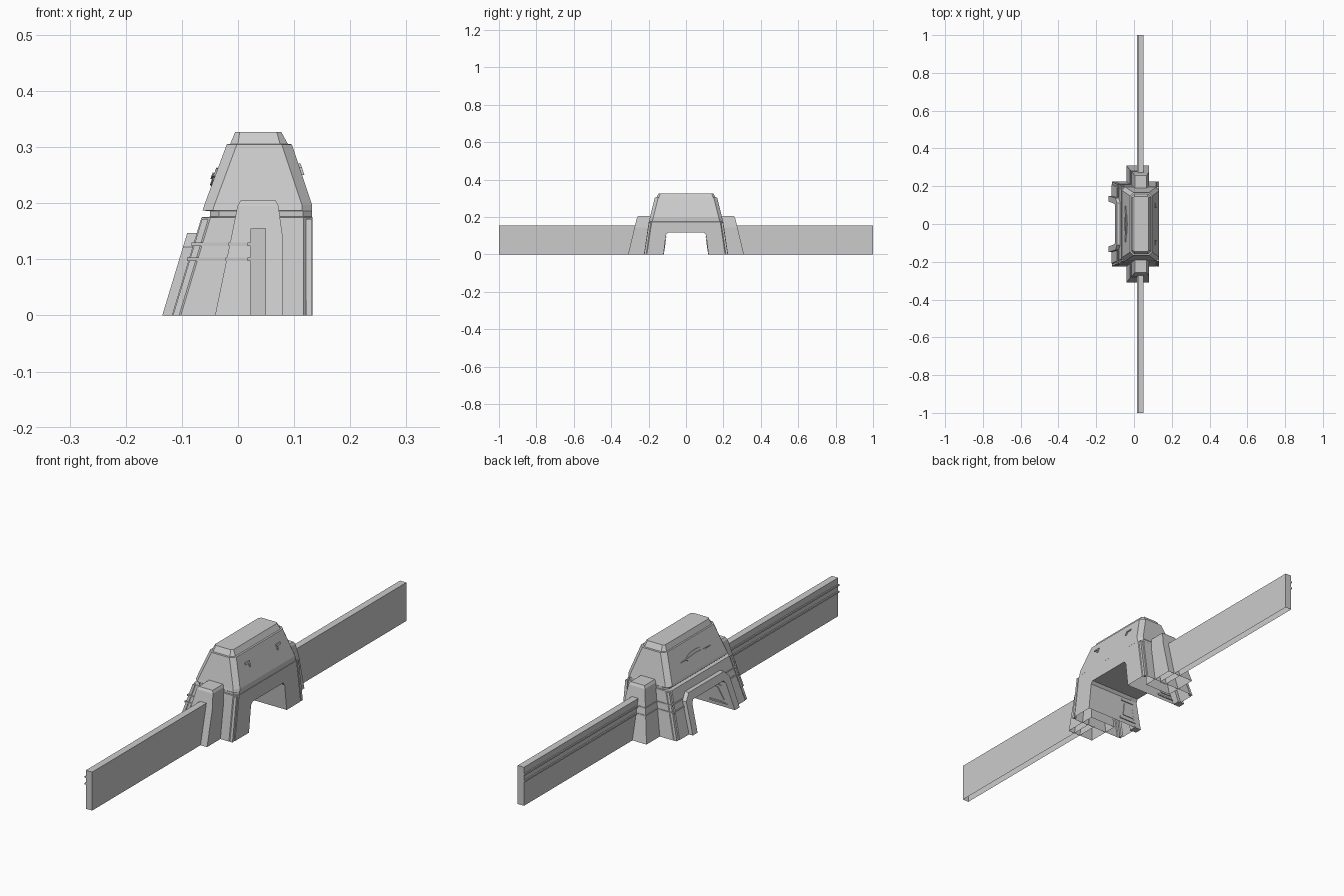
import bpy, bmesh, math
from mathutils import Vector

if "Cube" in bpy.data.objects:
    bpy.data.objects.remove(bpy.data.objects["Cube"])


def finish(name, bm):
    bmesh.ops.recalc_face_normals(bm, faces=bm.faces)
    me = bpy.data.meshes.new(name)
    bm.to_mesh(me)
    bm.free()
    ob = bpy.data.objects.new(name, me)
    bpy.context.collection.objects.link(ob)
    return ob


def open_bottom(ob):
    bm = bmesh.new()
    bm.from_mesh(ob.data)
    low = [f for f in bm.faces if all(abs(v.co.z) < 1e-4 for v in f.verts)]
    bmesh.ops.delete(bm, geom=low, context='FACES_ONLY')
    bm.to_mesh(ob.data)
    bm.free()


def loft(name, rings):
    """Skin closed rings of 3D points and cap both ends."""
    bm = bmesh.new()
    rows = [[bm.verts.new(p) for p in r] for r in rings]
    n = len(rows[0])
    for a, b in zip(rows, rows[1:]):
        for i in range(n):
            j = (i + 1) % n
            bm.faces.new((a[i], a[j], b[j], b[i]))
    bm.faces.new(rows[0][::-1])
    bm.faces.new(rows[-1])
    return finish(name, bm)


def rect(z, x0, x1, y0, y1):
    return [(x0, y0, z), (x1, y0, z), (x1, y1, z), (x0, y1, z)]


def octagon(z, x0, x1, y, c):
    return [(x0 + c, -y, z), (x1 - c, -y, z), (x1, -y + c, z), (x1, y - c, z),
            (x1 - c, y, z), (x0 + c, y, z), (x0, y - c, z), (x0, -y + c, z)]


def block(name, x0, x1, y0, y1, z0, z1):
    return loft(name, [rect(z0, x0, x1, y0, y1), rect(z1, x0, x1, y0, y1)])


def mirrored(ob):
    m = ob.modifiers.new("mirror", 'MIRROR')
    m.use_axis = (False, True, False)
    m.use_mirror_merge = False
    return ob


# Gatehouse: sloping base, recessed neck, tapered upper storey, roof cap
body = loft("gatehouse", [octagon(*s) for s in (
    (0, -.118, .133, .225, .016), (.175, -.065, .133, .199, .016),
    (.176, -.05, .132, .195, .016), (.186, -.05, .132, .195, .016),
    (.187, -.063, .132, .196, .018), (.197, -.060, .132, .193, .018),
    (.305, -.020, .096, .166, .018), (.3055, -.014, .089, .158, .014),
    (.327, -.005, .077, .146, .008))])

# Tunnel cut through the gatehouse along x
tunnel = [(-.12, -.05), (-.12, 0), (-.107, .106), (-.097, .117),
          (.097, .117), (.107, .106), (.12, 0), (.12, -.05)]
cutter = loft("tunnel_cutter", [[(x, y, z) for y, z in tunnel] for x in (-.3, .3)])
cut = body.modifiers.new("tunnel", 'BOOLEAN')
cut.object = cutter
cut.solver = 'EXACT'
bpy.context.view_layer.objects.active = body
bpy.ops.object.modifier_apply(modifier="tunnel")
bpy.data.objects.remove(cutter)
open_bottom(body)

# Ribs set into the base corners
for label, xa, xb in (("right", .121, .121), ("left", -.116, -.064)):
    mirrored(loft(label + "_corner_rib", [
        rect(0, xa, xa + .011, .213, .224), rect(.172, xb, xb + .011, .188, .198)]))

# Tapered buttresses that receive the walls
buttress = loft("buttress", [rect(z, x0, x1, .17, y) for z, x0, x1, y in (
    (0, -.041, .079, .31), (.145, -.011, .079, .275),
    (.195, -.001, .072, .263), (.205, .005, .067, .257))])
open_bottom(buttress)
mirrored(buttress)

# Long straight walls
wall = block("wall", .022, .05, .22, 1.0, 0, .155)
open_bottom(wall)
mirrored(wall)

# Two rails along the walls, wrapping the buttresses and the base
for z in (.1, .127):
    t = .003
    slope = -.118 + z * .303
    mirrored(block("wall_rail", .017, .023, .25, 1.0, z - t, z + t))
    mirrored(block("buttress_rail", -.043 + z * .207, .022, .2, .311 - z * .241, z - t, z + t))
    mirrored(block("base_rail", slope - .003, .022, .14, .227 - z * .149, z - t, z + t))

# Arch frame leaning along the left face
outer = [(.149, 0), (.138, .122), (.112, .147)]
inner = [(.119, 0), (.107, .105), (.097, .117)]
outer += [(-y, z) for y, z in outer[::-1]]
inner += [(-y, z) for y, z in inner[::-1]]


def lean(p, dx):
    return (-.135 + p[1] * .303 + dx, p[0], p[1])


loft("arch_frame", [[lean(o, 0), lean(o, .03), lean(i, .03), lean(i, 0)]
                    for o, i in zip(outer, inner)])

# Plain framed panels on the tunnel sides
def tunnel_panel(name, x0, x1, z0, z1, depth):
    def y(z):
        return .12 - z * .1226
    return mirrored(loft(name, [rect(z, a, b, y(z) - depth, y(z) + .004)
                                for z, a, b in ((z0, x0, x1), (z1, x0 + .025, x1))]))


tunnel_panel("tunnel_panel_bottom", -.105, -.025, .015, .022, .004)
tunnel_panel("tunnel_panel_top", -.083, -.025, .09, .097, .004)
tunnel_panel("tunnel_panel_plate", -.09, -.04, .032, .08, .003)

# Oval plaque with a cross bar on the upper left face
axis = Vector((.04, 0, .108)).normalized()
normal = Vector((-axis.z, 0, axis.x))
centre = Vector((-.0415, 0, .247))


def plaque_ring(h, ry, rz, n=20):
    return [centre + normal * h + axis * (rz * math.sin(2 * math.pi * k / n))
            + Vector((0, ry * math.cos(2 * math.pi * k / n), 0)) for k in range(n)]


loft("oval_plaque", [plaque_ring(-.004, .06, .017), plaque_ring(.003, .06, .017)])
loft("plaque_bar", [plaque_ring(-.004, .095, .006, 4), plaque_ring(.006, .095, .006, 4)])

# Small hooded windows on the upper right face
slope = (.096 - .132) / .108


def face_x(z):
    return .132 + (z - .197) * slope


for name, y0, y1, z0, z1 in (("window_hood", .085, .112, .264, .271),
                             ("window_jamb", .085, .092, .25, .264)):
    mirrored(loft(name, [rect(z, face_x(z) - .004, face_x(z) + .004, y0, y1)
                         for z in (z0, z1)]))
